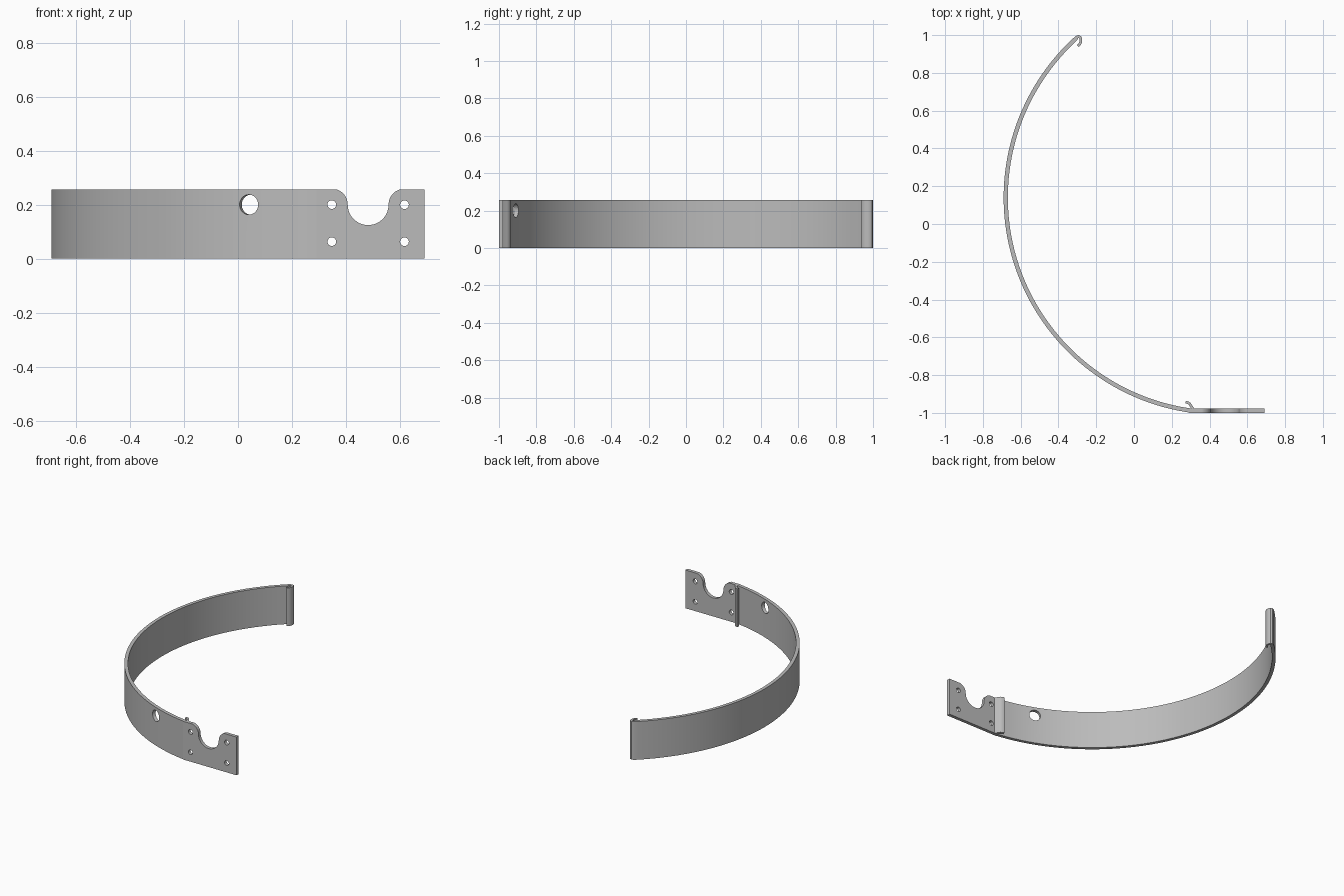
import bpy, math
from mathutils import Vector

if "Cube" in bpy.data.objects:
    bpy.data.objects.remove(bpy.data.objects["Cube"])

H = 0.257                       # band height
CX, CY, R = 0.46, 0.14, 1.139   # arc centre and mid-line radius

steel = bpy.data.materials.new("grey_steel")
steel.diffuse_color = (0.5, 0.5, 0.5, 1)
steel.use_nodes = True
steel.node_tree.nodes["Principled BSDF"].inputs["Base Color"].default_value = steel.diffuse_color


def finish(ob):
    """Give an object its colour and smooth rounded faces, keeping edges sharp."""
    ob.data.materials.clear()
    ob.data.materials.append(steel)
    bpy.ops.object.select_all(action='DESELECT')
    ob.select_set(True)
    bpy.context.view_layer.objects.active = ob
    bpy.ops.object.shade_smooth_by_angle(angle=math.radians(35))


def strip(name, path, half):
    """Upright sheet following a plan path; half = half thickness per point."""
    pts = [Vector(p) for p in path]
    verts, faces = [], []
    for i, p in enumerate(pts):
        t = (pts[min(i + 1, len(pts) - 1)] - pts[max(i - 1, 0)]).normalized()
        n = Vector((-t.y, t.x)) * half[i]
        for q, z in ((p + n, 0), (p - n, 0), (p - n, H), (p + n, H)):
            verts.append((q.x, q.y, z))
    for i in range(len(pts) - 1):
        a, b = 4 * i, 4 * i + 4
        faces += [(a + k, a + (k + 1) % 4, b + (k + 1) % 4, b + k) for k in range(4)]
    e = 4 * len(pts) - 4
    faces += [(3, 2, 1, 0), (e, e + 1, e + 2, e + 3)]
    me = bpy.data.meshes.new(name)
    me.from_pydata(verts, [], faces)
    me.validate()
    ob = bpy.data.objects.new(name, me)
    bpy.context.collection.objects.link(ob)
    bpy.context.view_layer.objects.active = ob
    ob.select_set(True)
    bpy.ops.object.mode_set(mode='EDIT')
    bpy.ops.mesh.select_all(action='SELECT')
    bpy.ops.mesh.normals_make_consistent(inside=False)
    bpy.ops.object.mode_set(mode='OBJECT')
    return ob


def arc(cx, cy, r, a0, a1, n):
    return [(cx + r * math.cos(math.radians(a0 + (a1 - a0) * i / n)),
             cy + r * math.sin(math.radians(a0 + (a1 - a0) * i / n))) for i in range(n + 1)]


# curved band ending in a small rolled hook
band_path = arc(CX, CY, R, 261.5, 133, 90)
hook = [(-0.306, 0.984), (-0.300, 0.990), (-0.293, 0.993), (-0.286, 0.990), (-0.282, 0.983),
        (-0.281, 0.973), (-0.283, 0.961), (-0.289, 0.950), (-0.298, 0.942)]
band = strip("curved_band", band_path + hook,
             [0.0112] * len(band_path) + [0.010, 0.008] + [0.007] * 7)

# round hole drilled radially through the band
d = Vector((0.04 - CX, -math.sqrt(1.15 ** 2 - (0.04 - CX) ** 2), 0)).normalized()
bpy.ops.mesh.primitive_cylinder_add(vertices=40, radius=0.037, depth=0.2,
                                    location=Vector((CX, CY, 0.2)) + d * R,
                                    rotation=d.to_track_quat('Z', 'Y').to_euler())
cutter = bpy.context.object
cutter.name = "hole_cutter"
cutter.hide_render = True
mod = band.modifiers.new("hole", 'BOOLEAN')
mod.operation, mod.solver, mod.object = 'DIFFERENCE', 'EXACT', cutter
bpy.context.view_layer.objects.active = band
bpy.ops.object.modifier_apply(modifier=mod.name)
bpy.data.objects.remove(cutter)
finish(band)

# flat mounting plate: scalloped outline with four bolt holes
XL, XR, ZC = 0.347, 0.616, 0.2
XM, RS, RF = 0.4815, 0.0755, H - 0.2
outline = [(0.29, 0), (0.69, 0), (0.69, H)]
outline += arc(XR, ZC, RF + 0.002, 90, 180, 12)
outline += arc(XM, ZC, RS, 0, -180, 28)
outline += arc(XL, ZC, RF + 0.002, 0, 90, 12)
outline += [(0.29, H)]
outline = [(x, min(z, H)) for x, z in outline]
loops = [outline] + [arc(x, z, 0.016, 0, 345, 23) for x in (XL, XR) for z in (0.063, ZC)]
cu = bpy.data.curves.new("mounting_plate", 'CURVE')
cu.dimensions, cu.fill_mode, cu.extrude = '2D', 'BOTH', 0.0112
for loop in loops:
    sp = cu.splines.new('POLY')
    sp.points.add(len(loop) - 1)
    for p, (x, z) in zip(sp.points, loop):
        p.co = (x, z, 0, 1)
    sp.use_cyclic_u = True
plate = bpy.data.objects.new("mounting_plate", cu)
bpy.context.collection.objects.link(plate)
plate.location = (0, -0.9888, 0)
plate.rotation_euler = (math.pi / 2, 0, 0)
bpy.ops.object.select_all(action='DESELECT')
plate.select_set(True)
bpy.context.view_layer.objects.active = plate
bpy.ops.object.convert(target='MESH')
finish(bpy.context.object)

# small curled lip behind the plate joint
lip_path = [(0.316, -0.984), (0.307, -0.972), (0.301, -0.961), (0.295, -0.952),
            (0.286, -0.946), (0.273, -0.943)]
finish(strip("curled_lip", lip_path, [0.007] * len(lip_path)))
